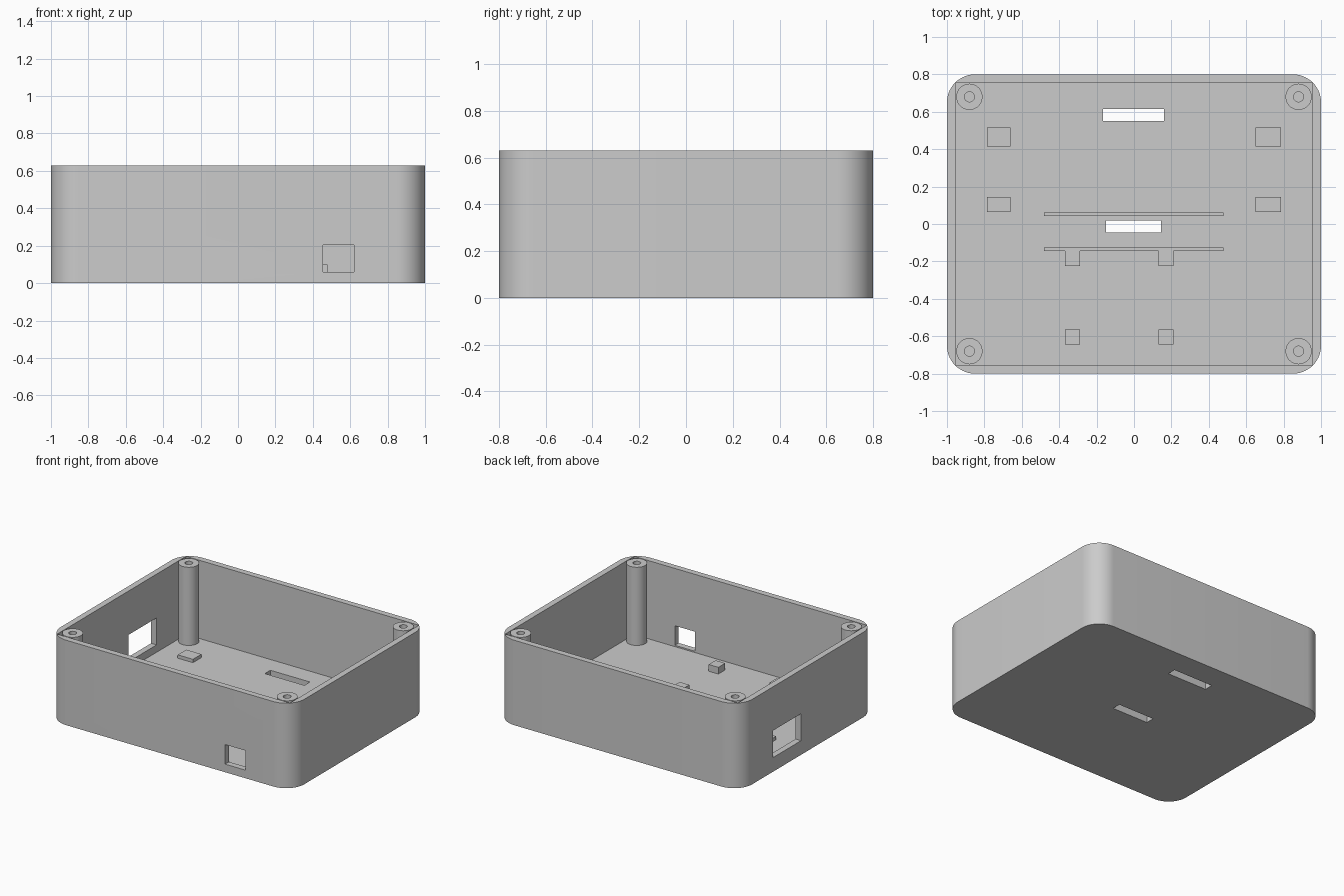
import bpy, bmesh, math
from mathutils import Vector

if "Cube" in bpy.data.objects:
    bpy.data.objects.remove(bpy.data.objects["Cube"], do_unlink=True)

HEIGHT, FLOOR, WALL, RADIUS = 0.63, 0.05, 0.045, 0.15

grey = bpy.data.materials.new("plain grey")
grey.use_nodes = True
grey.diffuse_color = (0.6, 0.6, 0.6, 1)
grey.node_tree.nodes["Principled BSDF"].inputs["Base Color"].default_value = (0.6, 0.6, 0.6, 1)


def finish(bm, name):
    bmesh.ops.recalc_face_normals(bm, faces=bm.faces)
    mesh = bpy.data.meshes.new(name)
    bm.to_mesh(mesh)
    bm.free()
    mesh.materials.append(grey)
    obj = bpy.data.objects.new(name, mesh)
    bpy.context.collection.objects.link(obj)
    return obj


def smooth(obj):
    bpy.ops.object.select_all(action="DESELECT")
    obj.select_set(True)
    bpy.context.view_layer.objects.active = obj
    bpy.ops.object.shade_smooth_by_angle(angle=math.radians(30))


def box(name, xs, ys, zs, radius=0):
    """Box spanning the given ranges, with optional rounded upright edges."""
    bm = bmesh.new()
    bmesh.ops.create_cube(bm, size=1)
    spans = (xs, ys, zs)
    for v in bm.verts:
        v.co = Vector([a + (c + 0.5) * (b - a) for c, (a, b) in zip(v.co, spans)])
    if radius:
        upright = [e for e in bm.edges if abs(e.verts[0].co.z - e.verts[1].co.z) > 0.1]
        bmesh.ops.bevel(bm, geom=upright, offset=radius, segments=14,
                        profile=0.5, affect="EDGES")
    return finish(bm, name)


def cut(target, cutter):
    cutter.hide_render = True
    mod = target.modifiers.new("cut", "BOOLEAN")
    mod.operation, mod.solver, mod.object = "DIFFERENCE", "EXACT", cutter
    bpy.ops.object.select_all(action="DESELECT")
    bpy.context.view_layer.objects.active = target
    target.select_set(True)
    bpy.ops.object.modifier_apply(modifier=mod.name)
    bpy.data.objects.remove(cutter, do_unlink=True)


# Open tray with rounded outer corners and a square cavity
shell = box("case_shell", (-1, 1), (-0.8, 0.8), (0, HEIGHT), RADIUS)
ix, iy = 1 - WALL, 0.8 - WALL
openings = [
    ("cavity", (-ix, ix), (-iy, iy), (FLOOR, 1)),
    ("rear_slot", (-0.165, 0.16), (0.55, 0.615), (-0.1, 0.1)),
    ("middle_slot", (-0.15, 0.145), (-0.045, 0.02), (-0.1, 0.1)),
    ("front_port", (0.455, 0.62), (-0.9, -0.7), (0.06, 0.205)),
    ("side_port", (-1.1, -0.9), (0.08, 0.41), (0.105, 0.305)),
]
for spec in openings:
    cut(shell, box(*spec))
smooth(shell)


# Hollow screw posts in the four corners
def post(name, x, y):
    bm = bmesh.new()
    profile = [(0.07, FLOOR - 0.01), (0.07, HEIGHT), (0.027, HEIGHT),
               (0.027, FLOOR + 0.01), (0, FLOOR + 0.01)]
    verts = [bm.verts.new((r, 0, z)) for r, z in profile]
    edges = [bm.edges.new(pair) for pair in zip(verts, verts[1:])]
    bmesh.ops.spin(bm, geom=verts + edges, axis=(0, 0, 1), cent=(0, 0, 0),
                   angle=math.tau, steps=40)
    bmesh.ops.remove_doubles(bm, verts=bm.verts, dist=0.0005)
    bmesh.ops.translate(bm, verts=bm.verts, vec=(x, y, 0))
    smooth(finish(bm, name))


for side, sx in (("left", 1), ("right", -1)):
    for end, sy in (("front", -1), ("back", 1)):
        post(f"{end}_{side}_screw_post", sx * 0.88, sy * 0.68)

# Low pads near the side walls
base = FLOOR - 0.01
for side, xs in (("left", (0.65, 0.785)), ("right", (-0.785, -0.66))):
    for end, ys in (("front", (0.065, 0.145)), ("back", (0.415, 0.515))):
        box(f"{end}_{side}_low_pad", xs, ys, (base, 0.075))

# Taller square standoffs
for side, x in (("left", 0.17), ("right", -0.33)):
    for end, y in (("front", -0.605), ("back", -0.185)):
        box(f"{end}_{side}_standoff", (x - 0.04, x + 0.04), (y - 0.04, y + 0.04), (base, 0.1))

# Thin retaining ribs either side of the middle slot
for end, y in (("front", -0.135), ("back", 0.053)):
    box(f"{end}_rib", (-0.48, 0.478), (y - 0.009, y + 0.009), (base, 0.1))
